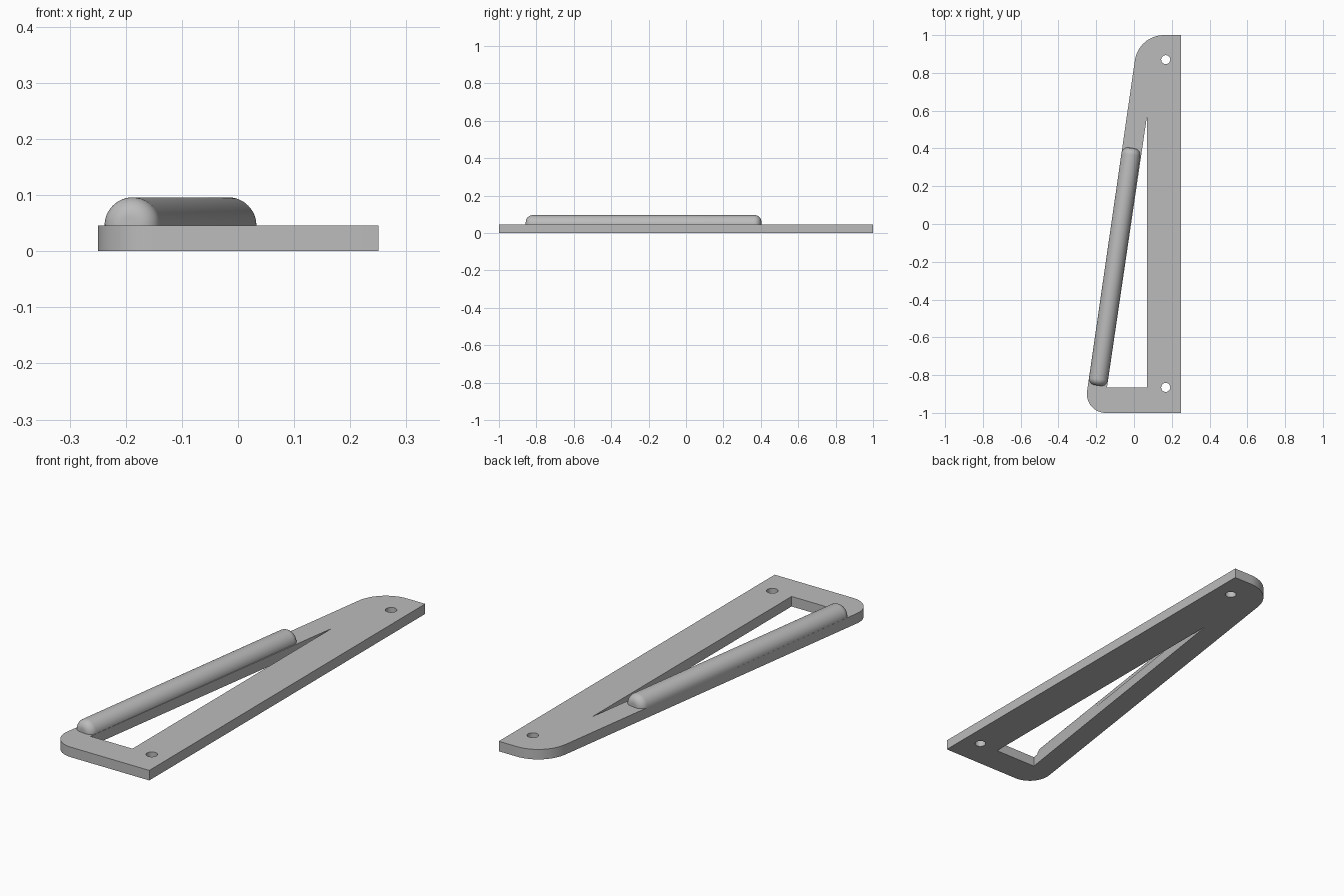
import bpy, bmesh, math
from mathutils import Vector, Matrix

cube = bpy.data.objects.get("Cube")
if cube:
    bpy.data.objects.remove(cube)

THICK = 0.046

grey = bpy.data.materials.new("plain grey")
grey.use_nodes = True
colour = (0.5, 0.5, 0.5, 1)
grey.diffuse_color = colour
grey.node_tree.nodes["Principled BSDF"].inputs["Base Color"].default_value = colour


def fillet(before, corner, after, radius, steps=16):
    """Points of a rounded corner."""
    c = Vector(corner)
    u, v = (Vector(before) - c).normalized(), (Vector(after) - c).normalized()
    half = u.angle(v) / 2
    centre = c + (u + v).normalized() * radius / math.sin(half)
    a = c + u * radius / math.tan(half) - centre
    b = c + v * radius / math.tan(half) - centre
    sweep = math.pi - 2 * half
    return [centre + (a * math.sin(sweep * (1 - i / steps)) + b * math.sin(sweep * i / steps))
            / math.sin(sweep) for i in range(steps + 1)]


def circle(x, y, r, n=32):
    return [(x + r * math.cos(math.tau * i / n), y + r * math.sin(math.tau * i / n))
            for i in range(n)]


def finish(name, bm):
    bmesh.ops.remove_doubles(bm, verts=bm.verts, dist=1e-5)
    bmesh.ops.recalc_face_normals(bm, faces=bm.faces)
    mesh = bpy.data.meshes.new(name)
    bm.to_mesh(mesh)
    bm.free()
    mesh.materials.clear()
    mesh.materials.append(grey)
    obj = bpy.data.objects.new(name, mesh)
    bpy.context.collection.objects.link(obj)
    bpy.ops.object.select_all(action='DESELECT')
    bpy.context.view_layer.objects.active = obj
    obj.select_set(True)
    bpy.ops.object.shade_smooth_by_angle(angle=math.radians(30))
    return obj


# Flat plate: tapered outline with two rounded corners, slot and screw holes
br, tr, tl, bl = (0.25, -1), (0.25, 1), (0.024, 1), (-0.265, -1)
outline = [br, tr] + fillet(tr, tl, bl, 0.156) + fillet(tl, bl, br, 0.1)
slot = [(0.07, 0.58), (0.07, -0.865), (-0.143, -0.865)]
loops = [outline, slot, circle(0.168, 0.87, 0.024), circle(0.168, -0.865, 0.024)]

curve = bpy.data.curves.new("plate_outline", 'CURVE')
curve.dimensions = '2D'
curve.fill_mode = 'BOTH'
curve.extrude = THICK / 2
for loop in loops:
    spline = curve.splines.new('POLY')
    spline.points.add(len(loop) - 1)
    for point, (x, y) in zip(spline.points, loop):
        point.co = (x, y, 0, 1)
    spline.use_cyclic_u = True
helper = bpy.data.objects.new("plate_outline", curve)
bpy.context.collection.objects.link(helper)
bpy.context.view_layer.update()
flat = bpy.data.meshes.new_from_object(
    helper.evaluated_get(bpy.context.evaluated_depsgraph_get()))
bpy.data.objects.remove(helper)
bm = bmesh.new()
bm.from_mesh(flat)
bpy.data.meshes.remove(flat)
bmesh.ops.translate(bm, verts=bm.verts, vec=(0, 0, THICK / 2))
finish("plate", bm)

# Half-round grip along the slanted arm, with rounded ends
start, end = Vector((-0.193, -0.855, THICK)), Vector((-0.012, 0.402, THICK))
axis = end - start
length, R, F = axis.length, 0.05, 0.035
arc = [(R - F + F * math.sin(t), F - F * math.cos(t))
       for t in (math.pi / 2 * i / 8 for i in range(9))]
profile = [(0, 0)] + arc + [(r, length - d) for r, d in reversed(arc)] + [(0, length)]
bm = bmesh.new()
verts = [bm.verts.new((r, d, 0)) for r, d in profile]
edges = [bm.edges.new(pair) for pair in zip(verts, verts[1:])]
bmesh.ops.spin(bm, geom=verts + edges, cent=(0, 0, 0), axis=(0, -1, 0),
               angle=math.pi, steps=24)
bmesh.ops.remove_doubles(bm, verts=bm.verts, dist=1e-5)
# Close the flat underside
bmesh.ops.holes_fill(bm, edges=[e for e in bm.edges if e.is_boundary], sides=0)
turn = Matrix.Rotation(-math.atan2(axis.x, axis.y), 4, 'Z')
bmesh.ops.transform(bm, matrix=Matrix.Translation(start) @ turn, verts=bm.verts)
finish("grip", bm)
